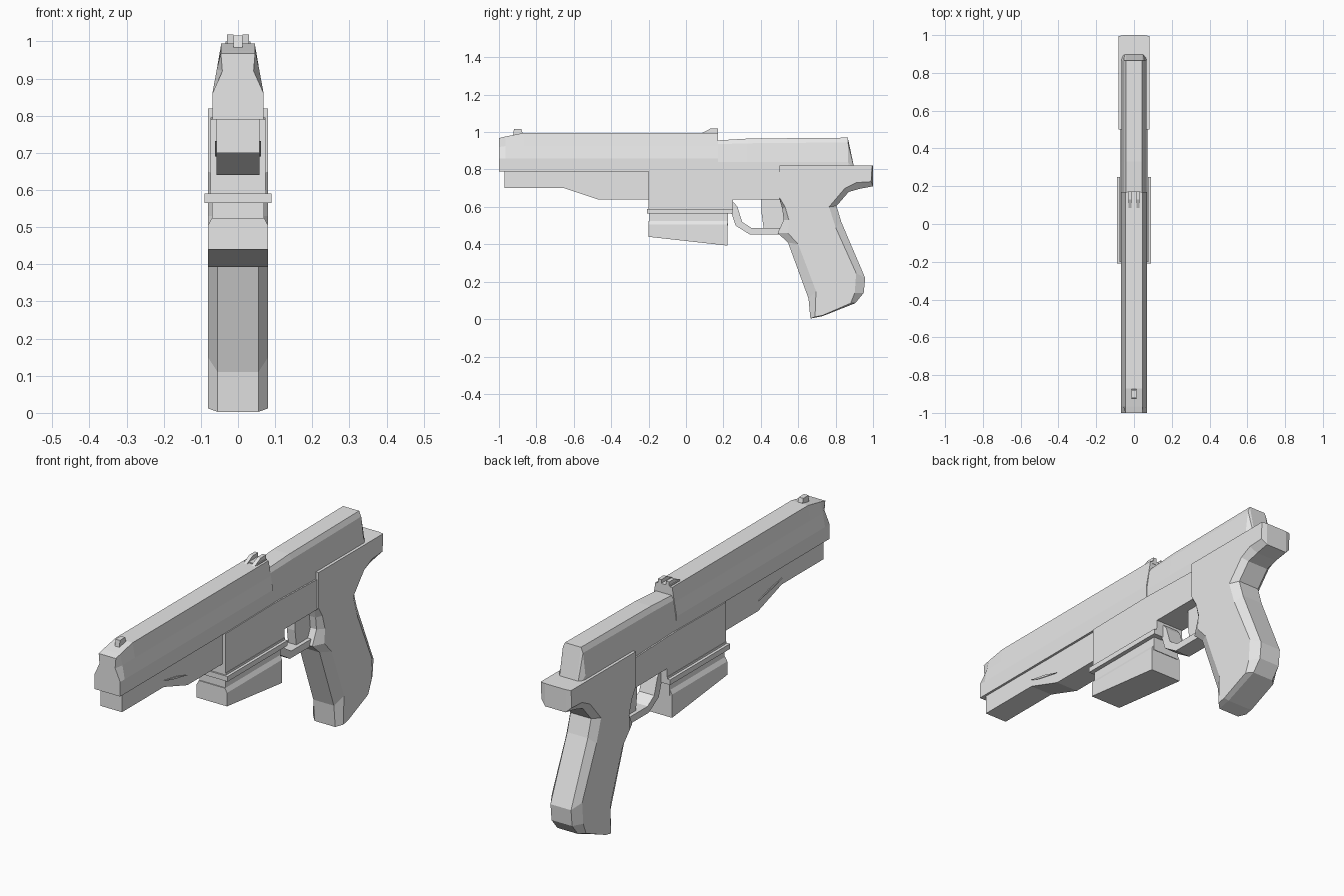
import bpy, bmesh

metal = bpy.data.materials.new("grey_metal")
metal.diffuse_color = (0.8, 0.8, 0.8, 1)


def loft(name, rings):
    """Skin a list of equal-length closed rings and cap both ends."""
    bm = bmesh.new()
    rows = [[bm.verts.new(p) for p in ring] for ring in rings]
    n = len(rows[0])
    for a, b in zip(rows, rows[1:]):
        for i in range(n):
            j = (i + 1) % n
            bm.faces.new((a[i], a[j], b[j], b[i]))
    bm.faces.new(rows[0])
    bm.faces.new(rows[-1][::-1])
    bmesh.ops.recalc_face_normals(bm, faces=bm.faces)
    mesh = bpy.data.meshes.new(name)
    bm.to_mesh(mesh)
    bm.free()
    mesh.materials.append(metal)
    obj = bpy.data.objects.new(name, mesh)
    bpy.context.collection.objects.link(obj)
    return obj


def prism(name, profile, half, x=0.0):
    """Extrude a side (y, z) profile across the width."""
    return loft(name, [[(x + s * half, y, z) for y, z in profile] for s in (-1, 1)])


def box(name, half, y0, y1, z0, z1, x=0.0):
    return prism(name, [(y0, z0), (y1, z0), (y1, z1), (y0, z1)], half, x)


def section(y, right_side):
    """Mirrored cross-section ring at y from its right half, bottom to top."""
    return [(x, y, z) for x, z in right_side] + [(-x, y, z) for x, z in right_side[::-1]]


# Slide, with a pinched muzzle face
loft("slide", [
    section(-1.0, [(.069, .79), (.069, .86), (.042, .92), (.046, .968)]),
    section(-.965, [(.069, .79), (.069, .86), (.057, .925), (.046, .976)]),
    section(-.87, [(.069, .79), (.069, .86), (.057, .925), (.045, .995)]),
    section(.17, [(.069, .79), (.069, .86), (.057, .925), (.045, .995)]),
])

# Rear slide, lower and slightly rounded on top, with a raked back
loft("rear_slide", [
    section(.16, [(.067, .70), (.067, .84), (.053, .935), (.042, .955)]),
    section(.33, [(.067, .70), (.067, .84), (.054, .94), (.043, .965)]),
    section(.865, [(.067, .70), (.067, .84), (.054, .945), (.043, .97)]),
    section(.897, [(.060, .70), (.058, .80), (.050, .815), (.043, .82)]),
])

# Dust cover under the barrel
prism("dust_cover", [(-.97, .70), (-.65, .70), (-.47, .64), (-.18, .64),
                     (-.18, .80), (-.97, .80)], .058)
for s in (-1, 1):
    prism("dust_cover_slot", [(-.65, .732), (-.60, .715), (-.47, .69), (-.55, .715)],
          .004, s * .058)

# Receiver block above the magazine and trigger
prism("receiver", [(-.2, .60), (.25, .60), (.25, .64), (.52, .64),
                   (.52, .785), (.17, .795), (-.2, .79)], .074)

# Magazine well: flange, neck and sloped box
box("well_neck", .07, -.195, .225, .50, .61)
box("well_flange", .09, -.208, .25, .565, .59)
box("well_lip", .076, -.20, .25, .59, .60)
loft("magazine_box", [
    section(-.20, [(.081, .44), (.081, .505), (.07, .525)]),
    section(.222, [(.081, .393), (.081, .505), (.07, .525)]),
])

# Trigger guard and trigger
prism("trigger_guard", [
    (.225, .615), (.245, .56), (.265, .50), (.34, .453), (.50, .453), (.55, .49),
    (.50, .487), (.35, .487), (.30, .52), (.275, .60), (.255, .625)], .04)
prism("trigger", [(.405, .66), (.405, .56), (.415, .485), (.52, .485), (.54, .66)], .022)

# Grip with a tail: full outline in the middle, pulled-in outline on the sides
# each row is middle y, z and side y, z
grip = [
    (.50, .82, .50, .82), (.90, .82, .90, .82), (1.0, .82, .995, .82),
    (1.0, .71, .99, .735), (.93, .697, .91, .73), (.87, .68, .85, .70),
    (.805, .605, .765, .60), (.83, .52, .80, .49), (.958, .22, .91, .245),
    (.95, .14, .902, .14), (.905, .085, .88, .085), (.73, .016, .73, .02),
    (.665, .003, .69, .012), (.655, .11, .695, .15), (.545, .41, .60, .40),
    (.49, .46, .545, .46), (.522, .53, .55, .53), (.515, .59, .53, .60),
    (.50, .64, .50, .65)]
outer = [(y, z) for y, z, _, _ in grip]
inner = [(y, z) for _, _, y, z in grip]
loft("grip", [[(x, y, z) for y, z in prof] for x, prof in
              ((-.081, inner), (-.055, outer), (.055, outer), (.081, inner))])

# Sights
prism("front_sight", [(-.925, .98), (-.87, .98), (-.88, 1.016), (-.92, 1.016)], .012)
box("rear_sight_base", .034, .10, .172, .985, 1.0)
for s in (-1, 1):
    prism("rear_sight_ear", [(.075, .99), (.172, .99), (.172, 1.018), (.13, 1.018)],
          .009, s * .021)
